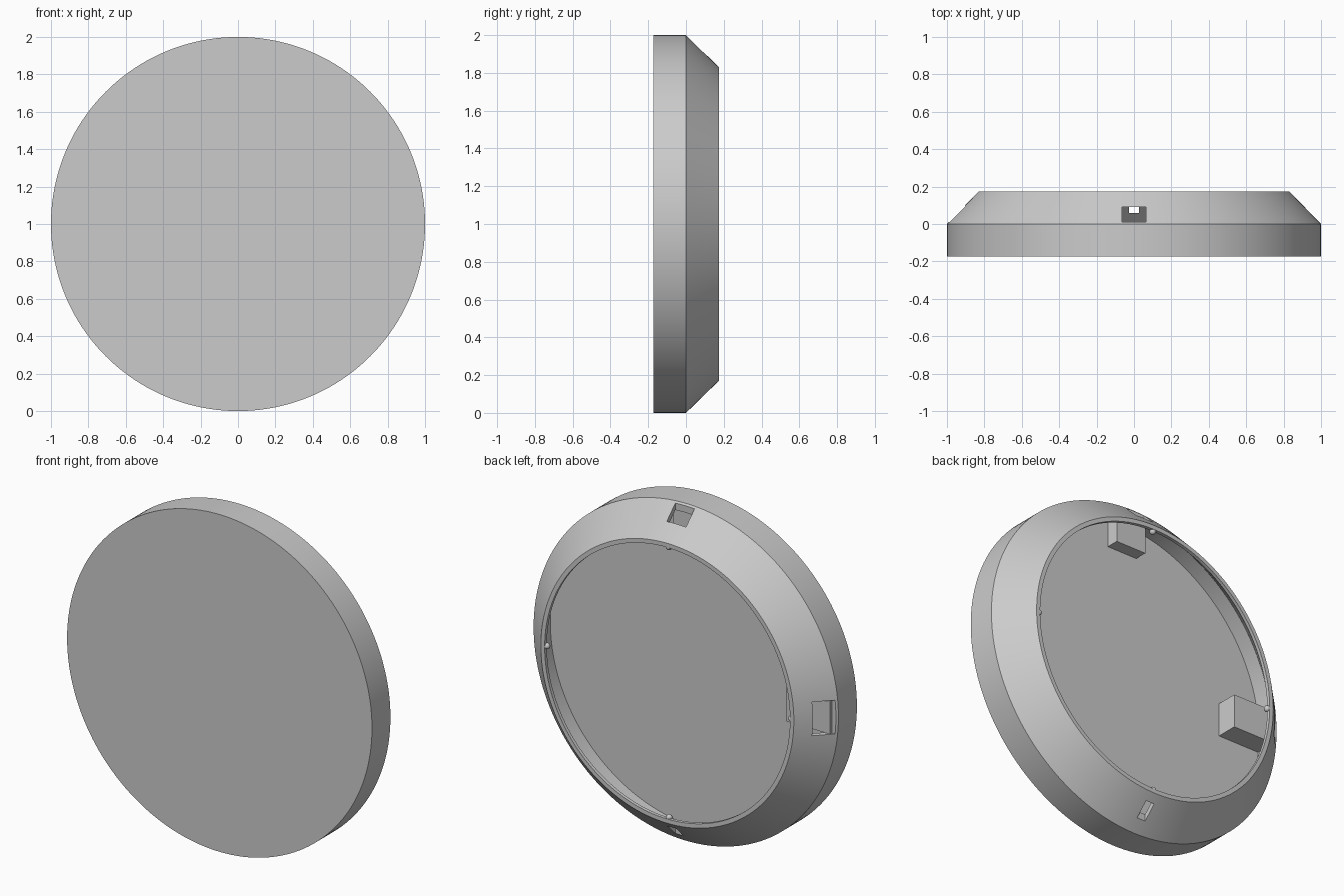
import bpy, bmesh, math
from mathutils import Vector, Matrix

cube = bpy.data.objects.get("Cube")
if cube:
    bpy.data.objects.remove(cube, do_unlink=True)

grey = bpy.data.materials.new("light_grey")
grey.use_nodes = True
colour = (0.6, 0.6, 0.6, 1)
grey.diffuse_color = colour
grey.node_tree.nodes["Principled BSDF"].inputs["Base Color"].default_value = colour


def finish(name, bm):
    bmesh.ops.recalc_face_normals(bm, faces=bm.faces)
    mesh = bpy.data.meshes.new(name)
    bm.to_mesh(mesh)
    bm.free()
    obj = bpy.data.objects.new(name, mesh)
    bpy.context.collection.objects.link(obj)
    mesh.materials.append(grey)
    return obj


def box(name, low, high):
    low, high = Vector(low), Vector(high)
    bm = bmesh.new()
    place = Matrix.Translation((low + high) / 2) @ Matrix.Diagonal((high - low).to_4d())
    bmesh.ops.create_cube(bm, size=1, matrix=place)
    return finish(name, bm)


# Hollow round housing: (radius, y) profile spun about the y axis
FLOOR = -0.1
profile = [(0, -0.173), (1, -0.173), (1, 0), (0.83, 0.175),
           (0.805, 0.175), (0.805, 0.155), (0.96, 0), (0.96, FLOOR), (0, FLOOR)]
bm = bmesh.new()
verts = [bm.verts.new((r, y, 1)) for r, y in profile]
edges = [bm.edges.new(pair) for pair in zip(verts, verts[1:])]
bmesh.ops.spin(bm, geom=verts + edges, cent=(0, 0, 1), axis=(0, 1, 0),
               angle=2 * math.pi, steps=160, use_duplicate=False)
bmesh.ops.remove_doubles(bm, verts=bm.verts, dist=0.0005)
housing = finish("housing", bm)

# Openings through the sloped wall: top port, side port and bottom slit
cutters = [
    box("top_port_cutter", (-0.063, 0.01, 1.7), (0.063, 0.09, 2.1)),
    box("side_port_cutter", (-1.1, 0.01, 0.9), (-0.7, 0.1, 1.1)),
    box("bottom_slit_cutter", (-0.028, 0.06, -0.1), (0.028, 0.135, 0.3)),
]
for cutter in cutters:
    cutter.hide_render = True
    cutter.hide_set(True)
    cut = housing.modifiers.new(cutter.name, 'BOOLEAN')
    cut.operation = 'DIFFERENCE'
    cut.solver = 'EXACT'
    cut.object = cutter

# Apply the cuts, remove the cutters and smooth the round walls
bpy.context.view_layer.objects.active = housing
housing.select_set(True)
for cutter in cutters:
    bpy.ops.object.modifier_apply(modifier=cutter.name)
    bpy.data.objects.remove(cutter, do_unlink=True)
bpy.ops.object.shade_smooth_by_angle(angle=math.radians(25))

# Mounting blocks standing on the inner floor
box("top_block", (-0.1, FLOOR - 0.01, 1.785), (0.1, -0.025, 1.965))
box("side_block", (-0.965, FLOOR - 0.01, 0.9), (-0.68, 0.028, 1.1))

# Four small round catches inside the rim
for i, side in enumerate(("left", "top", "right", "bottom")):
    a = i * math.pi / 2
    bm = bmesh.new()
    spot = Matrix.Translation((0.802 * math.cos(a), 0.157, 1 + 0.802 * math.sin(a)))
    bmesh.ops.create_uvsphere(bm, u_segments=16, v_segments=10, radius=0.018, matrix=spot)
    catch = finish(side + "_catch", bm)
    for face in catch.data.polygons:
        face.use_smooth = True
